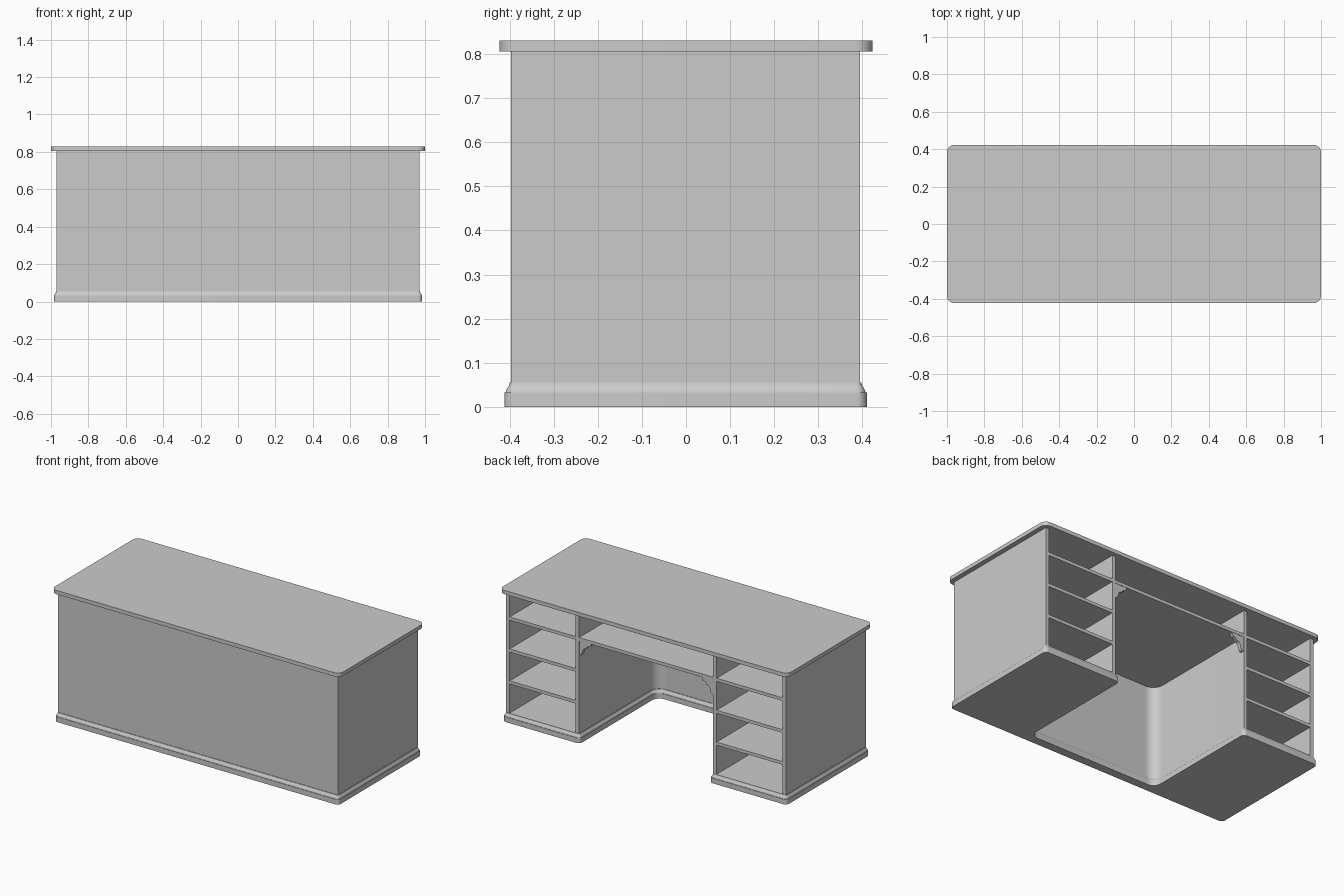
import bpy, bmesh, math
from mathutils import Vector

if "Cube" in bpy.data.objects:
    bpy.data.objects.remove(bpy.data.objects["Cube"])

T = 0.024                                  # panel thickness
X, Y0, Y1 = 0.97, -0.397, 0.395            # carcass extents
XI, YI = 0.465, Y0 + T                     # kneehole walls
ZB, ZT = 0.055, 0.806                      # top of base, underside of top
FILLET = 0.065


def rounded(corners, steps=8):
    """Closed outline from (x, y, radius) corners, each rounded by an arc."""
    pts, n = [], len(corners)
    for i, (x, y, r) in enumerate(corners):
        p = Vector((x, y))
        a = (Vector(corners[i - 1][:2]) - p).normalized()
        b = (Vector(corners[(i + 1) % n][:2]) - p).normalized()
        c = p + (a + b) * r
        for k in range(steps + 1):
            t = k / steps * math.pi / 2
            pts.append(c - b * r * math.cos(t) - a * r * math.sin(t))
    return pts


def loft(name, rings):
    """Skin a list of equal-length rings of 3D points and cap both ends."""
    bm = bmesh.new()
    vs = [[bm.verts.new(p) for p in ring] for ring in rings]
    n = len(vs[0])
    for lo, hi in zip(vs, vs[1:]):
        for i in range(n):
            j = (i + 1) % n
            bm.faces.new((lo[i], lo[j], hi[j], hi[i]))
    bm.faces.new(vs[0][::-1])
    bm.faces.new(vs[-1])
    bmesh.ops.recalc_face_normals(bm, faces=bm.faces)
    me = bpy.data.meshes.new(name)
    bm.to_mesh(me)
    bm.free()
    ob = bpy.data.objects.new(name, me)
    bpy.context.collection.objects.link(ob)
    bpy.ops.object.select_all(action='DESELECT')
    ob.select_set(True)
    bpy.context.view_layer.objects.active = ob
    bpy.ops.object.shade_smooth_by_angle(angle=math.radians(30))
    return ob


def prism(name, pts, z0, z1):
    return loft(name, [[(p[0], p[1], z) for p in pts] for z in (z0, z1)])


def box(name, x0, x1, y0, y1, z0, z1):
    return prism(name, [(x0, y0), (x1, y0), (x1, y1), (x0, y1)], z0, z1)


def base_outline(d):
    """U-shaped footprint grown outward by d."""
    r, f = 0.008 + d, FILLET - d
    x, xi, y0, y1, yi = X + d, XI - d, Y0 - d, Y1 + d, YI + d
    return rounded([(-x, y0, r), (x, y0, r), (x, y1, r), (xi, y1, r),
                    (xi, yi, f), (-xi, yi, f), (-xi, y1, r), (-x, y1, r)])


# Moulded base: plinth, small step, cove up to the carcass
profile = [(0.015, 0), (0.015, 0.032), (0.012, 0.032), (0.011, 0.037),
           (0.008, 0.043), (0.005, 0.047), (0.0035, 0.051), (0.003, ZB)]
loft("base_moulding", [[(p.x, p.y, z) for p in base_outline(d)] for d, z in profile])

# Desk top with rounded corners
r = 0.04
prism("desk_top", rounded([(-1, -0.423, r), (1, -0.423, r),
                           (1, 0.423, r), (-1, 0.423, r)]), ZT, 0.83)

# Front panel and the shelf over the kneehole
box("front_panel", -X, X, Y0, YI, ZB, ZT)
box("centre_shelf", -XI, XI, YI, Y1, 0.637, 0.657)

for s, side in ((1, "right"), (-1, "left")):
    # Outer side panel
    box(f"side_panel_{side}", s * (X - T), s * X, YI, Y1, ZB, ZT)

    # Kneehole wall, curving into the front panel
    arc = [(XI - FILLET * (1 - math.cos(a)), YI + FILLET * (1 - math.sin(a)))
           for a in (k / 10 * math.pi / 2 for k in range(11))]
    wall = [(XI + T, Y1), (XI, Y1)] + arc + [(XI + T, YI)]
    prism(f"kneehole_wall_{side}", [(s * x, y) for x, y in wall], ZB, ZT)

    # Pedestal shelves
    for i in range(3):
        z = 0.257 + 0.2 * i
        box(f"shelf_{side}_{i + 1}", s * (XI + T), s * (X - T), YI, Y1, z - 0.02, z)

    # Scrolled bracket under the centre shelf: (distance from wall, drop)
    scroll = [(0, 0), (0.08, 0), (0.08, 0.012), (0.072, 0.022), (0.06, 0.024),
              (0.052, 0.03), (0.05, 0.038), (0.04, 0.04), (0.03, 0.046),
              (0.024, 0.056), (0.023, 0.068), (0.018, 0.08), (0.01, 0.088), (0, 0.09)]
    loft(f"bracket_{side}", [[(s * (XI - u), y, 0.637 - v) for u, v in scroll]
                             for y in (Y1 - 0.024, Y1 - 0.002)])
